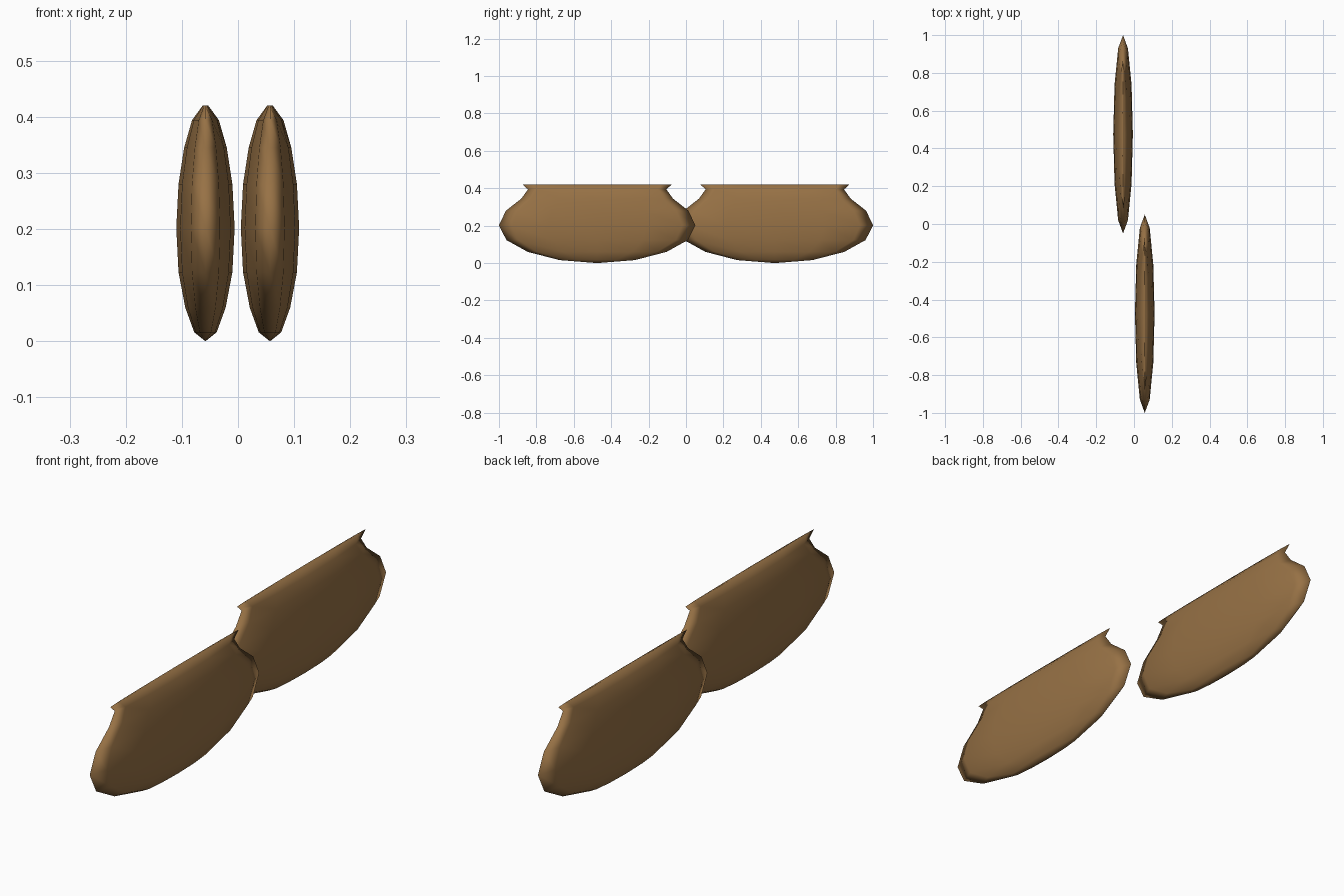
import bpy, bmesh, math

if "Cube" in bpy.data.objects:
    bpy.data.objects.remove(bpy.data.objects["Cube"])

brown = bpy.data.materials.new("warm brown")
brown.diffuse_color = (0.31, 0.167, 0.06, 1)
brown.use_nodes = True
brown.node_tree.nodes["Principled BSDF"].inputs["Base Color"].default_value = brown.diffuse_color

SIDES = 12
# Elliptical rings from bottom to top: height, half width in x, half length in y
RINGS = [(0.016, 0.020, 0.201), (0.06, 0.036, 0.371), (0.123, 0.048, 0.485),
         (0.202, 0.052, 0.525), (0.28, 0.048, 0.488), (0.345, 0.038, 0.405),
         (0.394, 0.024, 0.370), (0.42, 0.005, 0.398)]


def bowl_hull(name, x, y):
    """Slim rounded body with a pinched neck and a thin flared rim."""
    bm = bmesh.new()
    loops = []
    for z, rx, ry in RINGS:
        loops.append([bm.verts.new((rx * math.sin(2 * math.pi * i / SIDES),
                                    ry * math.cos(2 * math.pi * i / SIDES), z))
                      for i in range(SIDES)])
    # side walls
    for a, b in zip(loops, loops[1:]):
        for i in range(SIDES):
            j = (i + 1) % SIDES
            bm.faces.new((a[i], a[j], b[j], b[i]))
    # bottom point and flat top
    tip = bm.verts.new((0, 0, 0))
    for i in range(SIDES):
        bm.faces.new((tip, loops[0][(i + 1) % SIDES], loops[0][i]))
    bm.faces.new(loops[-1])
    bmesh.ops.recalc_face_normals(bm, faces=bm.faces)
    for f in bm.faces:
        f.smooth = True
    mesh = bpy.data.meshes.new(name)
    bm.to_mesh(mesh)
    bm.free()
    mesh.materials.append(brown)
    obj = bpy.data.objects.new(name, mesh)
    obj.location = (x, y, 0)
    bpy.context.collection.objects.link(obj)


# Two identical bodies, staggered front to back
bowl_hull("back_body", -0.058, 0.475)
bowl_hull("front_body", 0.057, -0.475)
